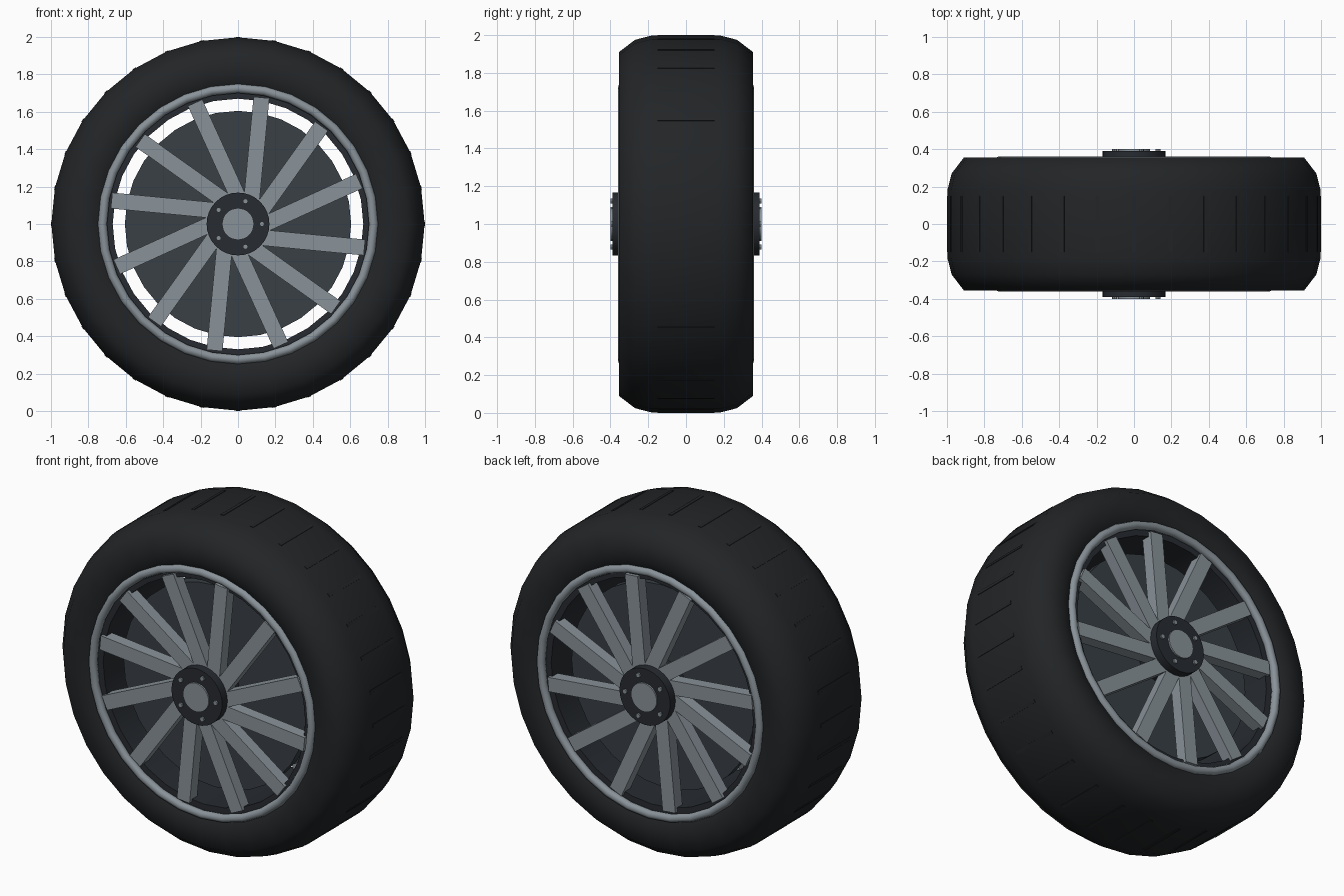
import bpy, bmesh
from math import sin, cos, pi, radians
from mathutils import Matrix, Vector

if "Cube" in bpy.data.objects:
    bpy.data.objects.remove(bpy.data.objects["Cube"])


def material(name, rgb):
    m = bpy.data.materials.new(name)
    m.diffuse_color = (*rgb, 1)
    m.use_nodes = True
    m.node_tree.nodes["Principled BSDF"].inputs["Base Color"].default_value = m.diffuse_color
    return m


RUBBER = material("rubber", (0.016, 0.018, 0.020))
ALLOY = material("alloy", (0.25, 0.29, 0.32))
DARK = material("dark_metal", (0.02, 0.024, 0.03))
STEEL = material("disc_steel", (0.04, 0.05, 0.06))


def finish(name, bm, mat, angle=None, mirror=False):
    """Turn a bmesh into an object on the wheel centre (z = 1)."""
    bmesh.ops.recalc_face_normals(bm, faces=bm.faces)
    me = bpy.data.meshes.new(name)
    bm.to_mesh(me)
    bm.free()
    ob = bpy.data.objects.new(name, me)
    bpy.context.collection.objects.link(ob)
    ob.location.z = 1
    me.materials.append(mat)
    if angle:
        bpy.ops.object.select_all(action='DESELECT')
        ob.select_set(True)
        bpy.context.view_layer.objects.active = ob
        bpy.ops.object.shade_smooth_by_angle(angle=radians(angle))
    if mirror:
        mod = ob.modifiers.new("mirror", 'MIRROR')
        mod.use_axis = (False, True, False)
        mod.use_clip = False
        mod.use_mirror_merge = False
    return ob


def lathe(name, profile, mat, sides=32, angle=40, mirror=False):
    """Spin a closed (radius, y) profile around the wheel axle."""
    bm = bmesh.new()
    rings = []
    for i in range(sides):
        a = 2 * pi * i / sides
        rings.append([bm.verts.new((r * cos(a), y, r * sin(a))) for r, y in profile])
    n = len(profile)
    for i in range(sides):
        p, q = rings[i], rings[(i + 1) % sides]
        for j in range(n):
            k = (j + 1) % n
            bm.faces.new((p[j], p[k], q[k], q[j]))
    return finish(name, bm, mat, angle, mirror)


def add_disc(bm, r, y0, y1, sides, x=0, z=0):
    m = Matrix.Translation((x, (y0 + y1) / 2, z)) @ Matrix.Rotation(pi / 2, 4, 'X')
    bmesh.ops.create_cone(bm, cap_ends=True, segments=sides, radius1=r, radius2=r,
                          depth=abs(y1 - y0), matrix=m)


def disc(name, r, y0, y1, mat, sides=32):
    bm = bmesh.new()
    add_disc(bm, r, y0, y1, sides)
    return finish(name, bm, mat, 40, True)


def add_box(bm, centre, size, turn):
    """Box placed in wheel-plane axes, then turned around the axle."""
    m = (Matrix.Rotation(-turn, 4, 'Y') @ Matrix.Translation(centre)
         @ Matrix.Diagonal((*size, 1)))
    bmesh.ops.create_cube(bm, size=1, matrix=m)


# Tyre
half = [(0.70, 0.30), (0.74, 0.335), (0.80, 0.355), (0.91, 0.355),
        (0.975, 0.27), (0.998, 0.18)]
lathe("tyre", half + [(r, -y) for r, y in reversed(half)], RUBBER, angle=70)

# Tread bars across the tyre
bm = bmesh.new()
for i in range(32):
    add_box(bm, (0.99, 0, 0), (0.02, 0.30, 0.02), 2 * pi * i / 32)
finish("tread_bars", bm, RUBBER)

# Rim barrel and the rounded rim lip on both sides
lathe("rim_barrel", [(0.67, -0.32), (0.71, -0.32), (0.71, 0.32), (0.67, 0.32)], DARK)
lip = [(0.725 + 0.025 * cos(pi * k / 4), -0.335 + 0.025 * sin(pi * k / 4)) for k in range(8)]
lathe("rim_lip", lip, ALLOY, angle=60, mirror=True)

# Brake discs behind the spokes
disc("brake_disc", 0.605, -0.22, -0.16, STEEL)

# Twelve offset spokes per side
bm = bmesh.new()
for i in range(12):
    add_box(bm, (0.385, -0.305, -0.06), (0.60, 0.07, 0.085), radians(-5.5 + 30 * i))
finish("spokes", bm, ALLOY, mirror=True)

# Hub, centre cap and bolts
disc("hub", 0.168, -0.39, -0.20, DARK)
disc("centre_cap", 0.085, -0.40, -0.37, ALLOY)
bm = bmesh.new()
for i in range(5):
    a = 2 * pi * i / 5
    add_disc(bm, 0.014, -0.40, -0.37, 8, 0.128 * cos(a), 0.128 * sin(a))
finish("bolts", bm, ALLOY, mirror=True)
